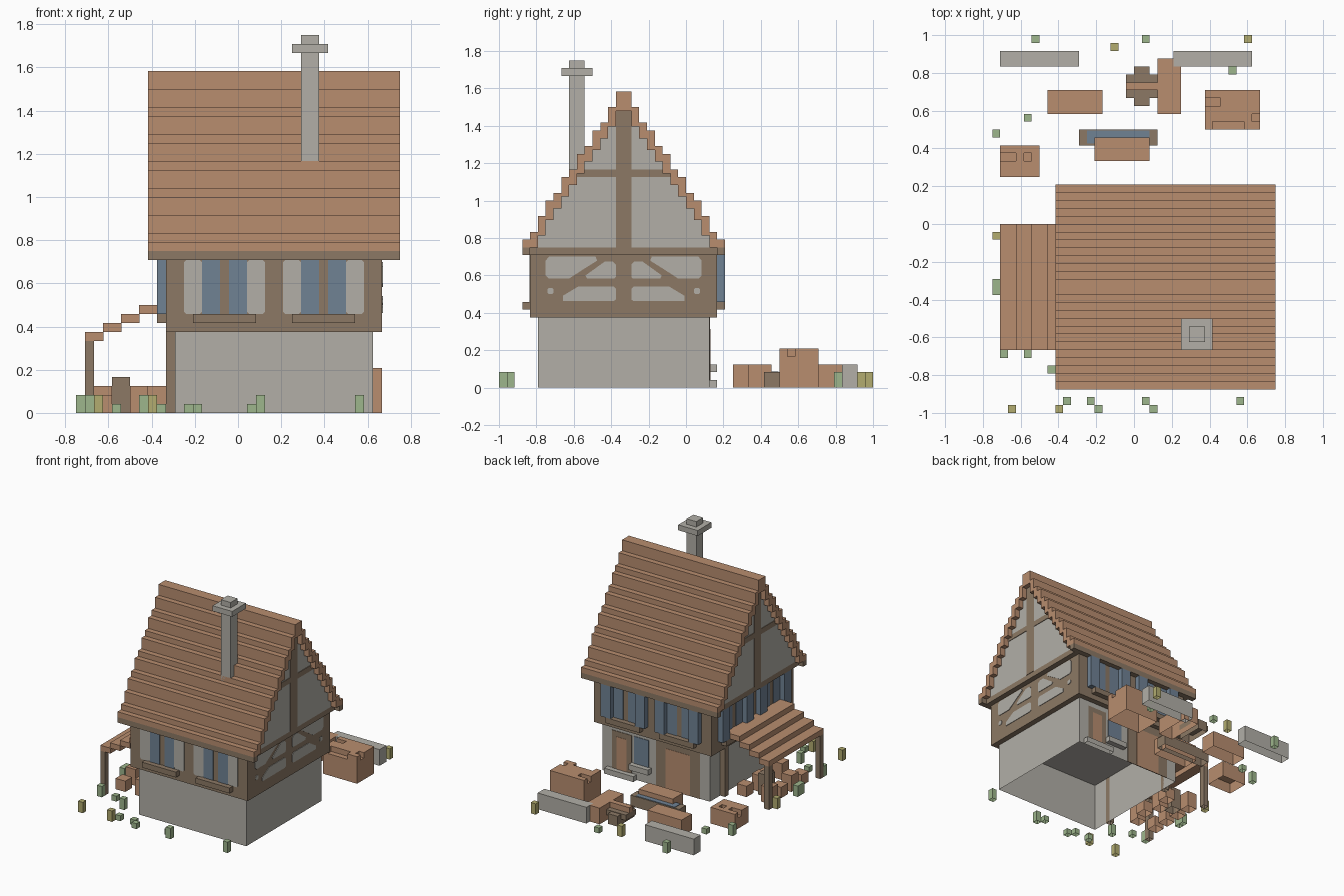
import bpy, math

if "Cube" in bpy.data.objects:
    bpy.data.objects.remove(bpy.data.objects["Cube"])

U = 1 / 24  # block size; all coordinates below are in blocks


def lin(c):
    return tuple(((v / 255 + 0.055) / 1.055) ** 2.4 for v in c) + (1,)


def material(name, rgb):
    m = bpy.data.materials.new(name)
    m.diffuse_color = lin(rgb)
    m.use_nodes = True
    m.node_tree.nodes["Principled BSDF"].inputs["Base Color"].default_value = m.diffuse_color
    return m


CLAY = material("clay", (184, 141, 111))
TIMBER = material("timber", (140, 121, 101))
STONE = material("stone", (178, 175, 167))
BLUE = material("blue", (112, 130, 148))
GREEN = material("green", (158, 182, 140))
STRAW = material("straw", (178, 172, 112))


def prism(name, outline, axis, a0, a1, mat, open_bottom=False):
    """Extrude a 2D outline along an axis; x:(y,z), y:(x,z), z:(x,y)."""
    def place(p, a):
        v = {"x": (a, p[0], p[1]), "y": (p[0], a, p[1]), "z": (p[0], p[1], a)}[axis]
        return [c * U for c in v]
    area = sum(p[0] * q[1] - q[0] * p[1]
               for p, q in zip(outline, outline[1:] + outline[:1]))
    if (area > 0) == (axis == "y"):
        outline = outline[::-1]
    n = len(outline)
    verts = [place(p, a) for a in (a0, a1) for p in outline]
    faces = [[i, (i + 1) % n, n + (i + 1) % n, n + i] for i in range(n)]
    faces.append(list(range(n, 2 * n)))
    if not open_bottom:
        faces.append(list(range(n))[::-1])
    me = bpy.data.meshes.new(name)
    me.from_pydata(verts, [], faces)
    me.materials.append(mat)
    ob = bpy.data.objects.new(name, me)
    bpy.context.collection.objects.link(ob)
    return ob


def box(name, x0, x1, y0, y1, z0, z1, mat):
    # blocks standing on the ground are open underneath
    return prism(name, [(x0, y0), (x1, y0), (x1, y1), (x0, y1)], "z", z0, z1, mat, z0 == 0)


def plate(name, axis, plane, side, outline, mat, t=0.1):
    """Thin painted panel lying on a wall."""
    a, b = sorted((plane, plane + side * t))
    return prism(name, outline, axis, a, b, mat)


def rect(u0, u1, v0, v1, c=0):
    if not c:
        return [(u0, v0), (u1, v0), (u1, v1), (u0, v1)]
    return [(u0 + c, v0), (u1 - c, v0), (u1, v0 + c), (u1, v1 - c),
            (u1 - c, v1), (u0 + c, v1), (u0, v1 - c), (u0, v0 + c)]


# House body: hollow stone ground floor and timber upper floor
box("ground_floor", -7, 15, -19, 3, 0, 8.98, STONE)
box("upper_floor", -8, 16, -20, 4, 9, 17, TIMBER)
box("gable_sill_beam", -9, 17, -20, 4, 17, 18, TIMBER)
for y in (-21, 4):
    box("eave_beam", -10, 18, y, y + 1, 17, 18, TIMBER)

# Stepped roof shell, mirrored about the ridge line y = -8
TOPS = [19, 20, 22, 24, 25, 27, 28, 30, 31, 33, 34, 36]
upper, lower, gable = [], [], []
for i, top in enumerate(TOPS):
    y = -21 + i
    under = 18 if i < 2 else min(top - 2, TOPS[i - 1] - 0.5)
    upper += [(y, top), (y + 1, top)]
    lower += [(y, under), (y + 1, under)]
    if i:
        gable += [(y, under + 0.3), (y + 1, under + 0.3)]
upper += [(-9, 38)]
lower += [(-9, 35.5)]
gable += [(-9, 36)]


def mirrored(path):
    return path + [(-16 - y, z) for y, z in reversed(path)]


prism("roof", mirrored(upper) + mirrored(lower)[::-1], "x", -10, 18, CLAY)
prism("gable_wall", [(-20, 18)] + mirrored(gable) + [(4, 18)], "x", -9, 17, STONE)

# Gable beams
for plane, side in ((17, 1), (-9, -1)):
    plate("gable_post", "x", plane, side, rect(-9, -7, 18, 36), TIMBER)
    plate("gable_crossbeam", "x", plane, side, rect(-14.5, -1.5, 27, 28), TIMBER)

# Plaster between the braces of the right wall
PANELS = [
    [(10, 14.4), (10, 16.3), (9.6, 16.8), (3.6, 16.8), (3.4, 16.3), (5, 15.3), (7, 14), (9.6, 14)],
    [(1, 14.2), (1, 15.8), (1.4, 16.2), (2.4, 16.2), (4.9, 14.4), (4.7, 14), (1.2, 14)],
    [(1, 11.3), (1, 12.7), (1.3, 13), (5.8, 13), (7.8, 11.8), (7.8, 11.1), (1.3, 11.1)],
    rect(9, 9.8, 12, 12.8, 0.2)]
for pts in PANELS:
    for s in (-1, 1):
        plate("brace_panel", "x", 16, 1, [(-8 + s * d, z) for d, z in pts], STONE)

# Windows: plaster, two panes, sill and, away from the front, shutters
def window(axis, plane, side, u, shutters):
    def block(name, u0, u1, z0, z1, mat):
        a, b = sorted((plane, plane + side))
        if axis == "y":
            box(name, u0, u1, a, b, z0, z1, mat)
        else:
            box(name, a, b, u0, u1, z0, z1, mat)
    if shutters:
        for s in (u, u + 7):
            block("shutter", s, s + 2, 11, 17, BLUE)
    else:
        for s in (u, u + 7):
            plate("window_plaster", axis, plane, side, rect(s, s + 2, 11, 17, 0.25), STONE)
    for s in (u + 2, u + 5):
        plate("window_pane", axis, plane, side, rect(s, s + 2, 11, 17), BLUE)
    block("window_sill", u + 1, u + 8, 10, 11, TIMBER)


for u in (-6, 5):
    window("y", -20, -1, u, False)
    window("y", 4, 1, u, True)
    window("x", -8, -1, u - 12, True)

# Back of the ground floor: doors, window, step and sill
plate("gate_frame", "y", 3, 1, rect(-5, 4, 0, 9), TIMBER)
plate("gate_panel", "y", 3.1, 1, rect(-3, 2, 0, 7.5), CLAY, 0.05)
plate("door_frame", "y", 3, 1, rect(9, 13, 1, 8), TIMBER)
plate("door_panel", "y", 3.1, 1, rect(10, 12, 1, 7), CLAY, 0.05)
plate("back_window", "y", 3, 1, rect(5.5, 8.5, 3, 8), BLUE)
box("door_step", 8, 14, 3, 4, 0, 1, STONE)
box("back_window_sill", 5, 9, 3, 4, 2, 3, STONE)

# Chimney
box("chimney_shaft", 7, 9, -15, -13, 26, 40, STONE)
box("chimney_cap", 6, 10, -16, -12, 40, 41, STONE)
box("chimney_top", 7, 9, -15, -13, 41, 42, STONE)

# Porch: stepped roof on four posts
for i in range(4):
    x = -17 + 2 * i
    box("porch_roof_step", x, -8 if i == 3 else x + 2.05, -16, 0, 8 + i, 9 + i, CLAY)
for y in (-16, -1):
    box("porch_post", -17, -16, y, y + 1, 0, 8, TIMBER)
    box("wall_post", -8, -7, y, y + 1, 0, 9, TIMBER)

# Pots and boxes under the porch
for i, y in enumerate((-13, -10, -7, -4)):
    box("pot", -16, -14, y, y + 2, 0, 2 + i % 2, CLAY)
    box("pot", -12 + i % 2, -10 + i % 2, y, y + 2, 0, 3 - i % 2, CLAY)
box("stacked_box", -14, -12, -6, -4, 0, 4, TIMBER)

# Yard: low walls, log piles, bench, trough and table
for x in (-17, 5):
    box("low_wall", x, x + 10, 20, 22, 0, 3, STONE)
box("large_pile", 9, 16, 12, 17, 0, 4, CLAY)
for x0, x1, y0, y1 in ((9, 16, 16, 17), (11, 16, 15, 16), (9, 16, 14, 15),
                       (9, 15, 13, 14), (9, 10, 12, 13), (14, 16, 12, 13)):
    box("large_pile_top", x0, x1, y0, y1, 4, 5, CLAY)
box("small_pile", -17, -12, 6, 10, 0, 2, CLAY)
for x0, x1, y0, y1 in ((-17, -12, 9, 10), (-15, -14, 8, 9), (-13, -12, 8, 9), (-17, -12, 6, 8)):
    box("small_pile_top", x0, x1, y0, y1, 2, 3, CLAY)
box("back_bench", -11, -4, 14, 17, 0, 3, CLAY)
box("side_bench", 3, 6, 14, 21, 0, 3, CLAY)
box("front_bench", -5, 2, 8, 11, 0, 3, CLAY)
box("trough", -7, 3, 10, 12, 0, 2, TIMBER)
box("trough_water", -6, 2, 10.2, 11.9, 2, 2.1, BLUE)
box("table_legs", 0, 2, 15, 20, 0, 1.9, TIMBER)
box("table_rim", -1, 3, 16, 19, 1, 2, TIMBER)
box("table_top", -1, 3, 17, 18, 2, 3, CLAY)

# Grass tufts
GRASS = [(-13, 23), (1, 23), (12, 19), (-18, 11), (-14, 13), (-18, -8), (-18, -9),
         (-17, -17), (-14, -17), (-11, -19), (-9, -23), (-6, -23), (-5, -24),
         (1, -23), (2, -24), (13, -23)]
for i, (x, y) in enumerate(GRASS):
    box("grass", x, x + 1, y, y + 1, 0, 1 if x in (-9, -6, -5, -14, 1) else 2, GREEN)
for x, y in ((-16, -24), (-10, -24), (14, 23), (-3, 22), (-18, -2)):
    box("dry_grass", x, x + 1, y, y + 1, 0, 2, STRAW)
